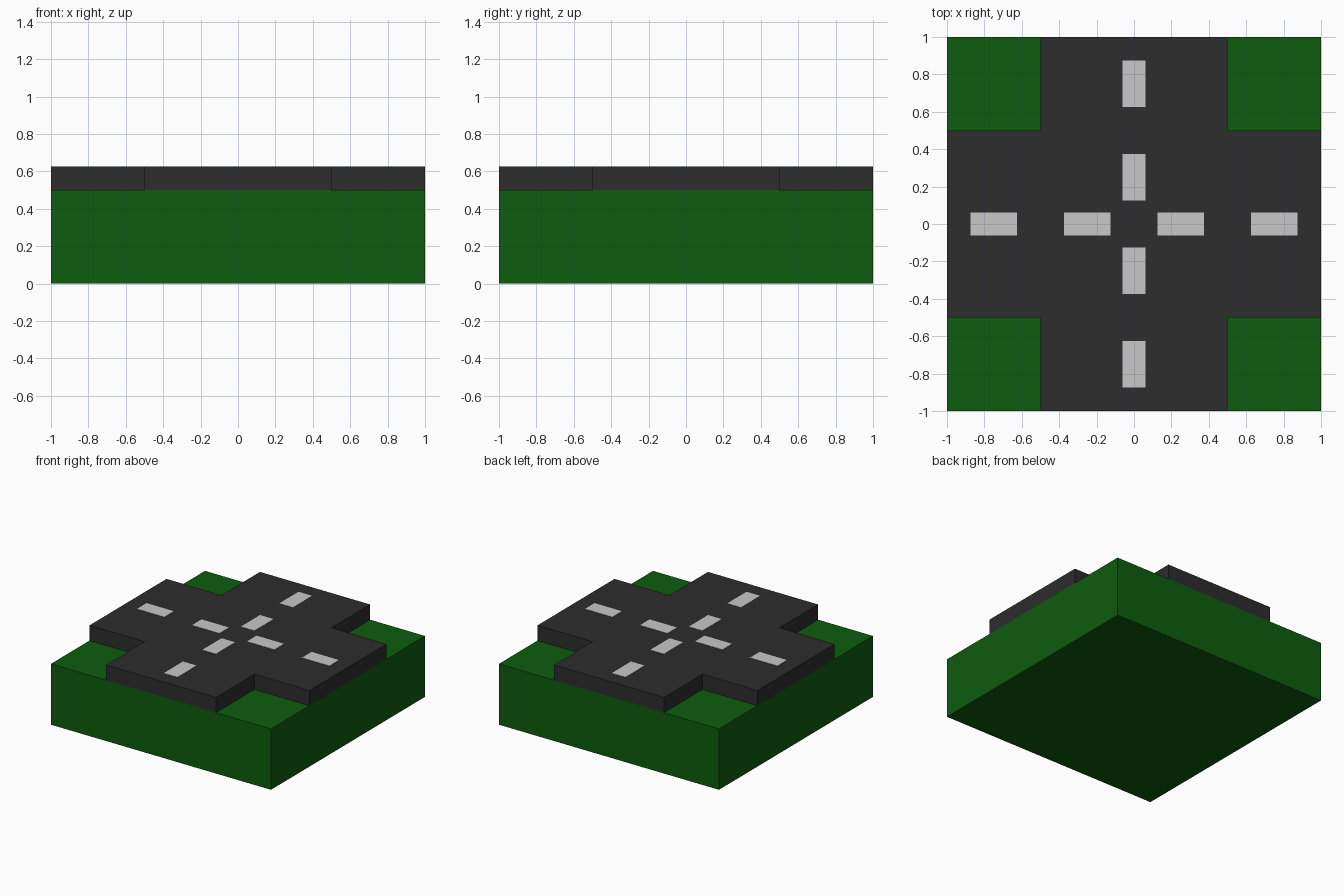
import bpy, bmesh
from mathutils import Matrix

if "Cube" in bpy.data.objects:
    bpy.data.objects.remove(bpy.data.objects["Cube"])


def material(name, rgb):
    m = bpy.data.materials.new(name)
    m.diffuse_color = (*rgb, 1)
    m.use_nodes = True
    m.node_tree.nodes["Principled BSDF"].inputs["Base Color"].default_value = m.diffuse_color
    return m


GREEN = material("grass green", (0.004, 0.107, 0.004))
ASPHALT = material("asphalt grey", (0.026, 0.026, 0.026))
PAINT = material("line paint", (0.58, 0.58, 0.58))


def finish(name, bm, mat):
    bmesh.ops.recalc_face_normals(bm, faces=bm.faces)
    mesh = bpy.data.meshes.new(name)
    bm.to_mesh(mesh)
    bm.free()
    mesh.materials.append(mat)
    bpy.context.collection.objects.link(bpy.data.objects.new(name, mesh))


def box(name, size, center, mat):
    bm = bmesh.new()
    bmesh.ops.create_cube(bm, size=1, matrix=Matrix.Translation(center) @ Matrix.Diagonal((*size, 1)))
    finish(name, bm, mat)


# Grass block
box("grass_base", (2, 2, 0.5), (0, 0, 0.25), GREEN)

# Cross-shaped raised road: one quarter outline turned four times, then extruded
bm = bmesh.new()
outline = []
quarter = [(1, -0.5), (1, 0.5), (0.5, 0.5)]
for _ in range(4):
    outline += quarter
    quarter = [(-y, x) for x, y in quarter]
face = bm.faces.new([bm.verts.new((x, y, 0.5)) for x, y in outline])
top = bmesh.ops.extrude_face_region(bm, geom=[face], use_keep_orig=True)["geom"]
bmesh.ops.translate(bm, vec=(0, 0, 0.125), verts=[g for g in top if isinstance(g, bmesh.types.BMVert)])
finish("crossroad", bm, ASPHALT)

# Painted centre-line dashes on both roads
for i, p in enumerate((-0.75, -0.25, 0.25, 0.75)):
    box(f"dash_x_{i}", (0.25, 0.125, 0.004), (p, 0, 0.625), PAINT)
    box(f"dash_y_{i}", (0.125, 0.25, 0.004), (0, p, 0.625), PAINT)
